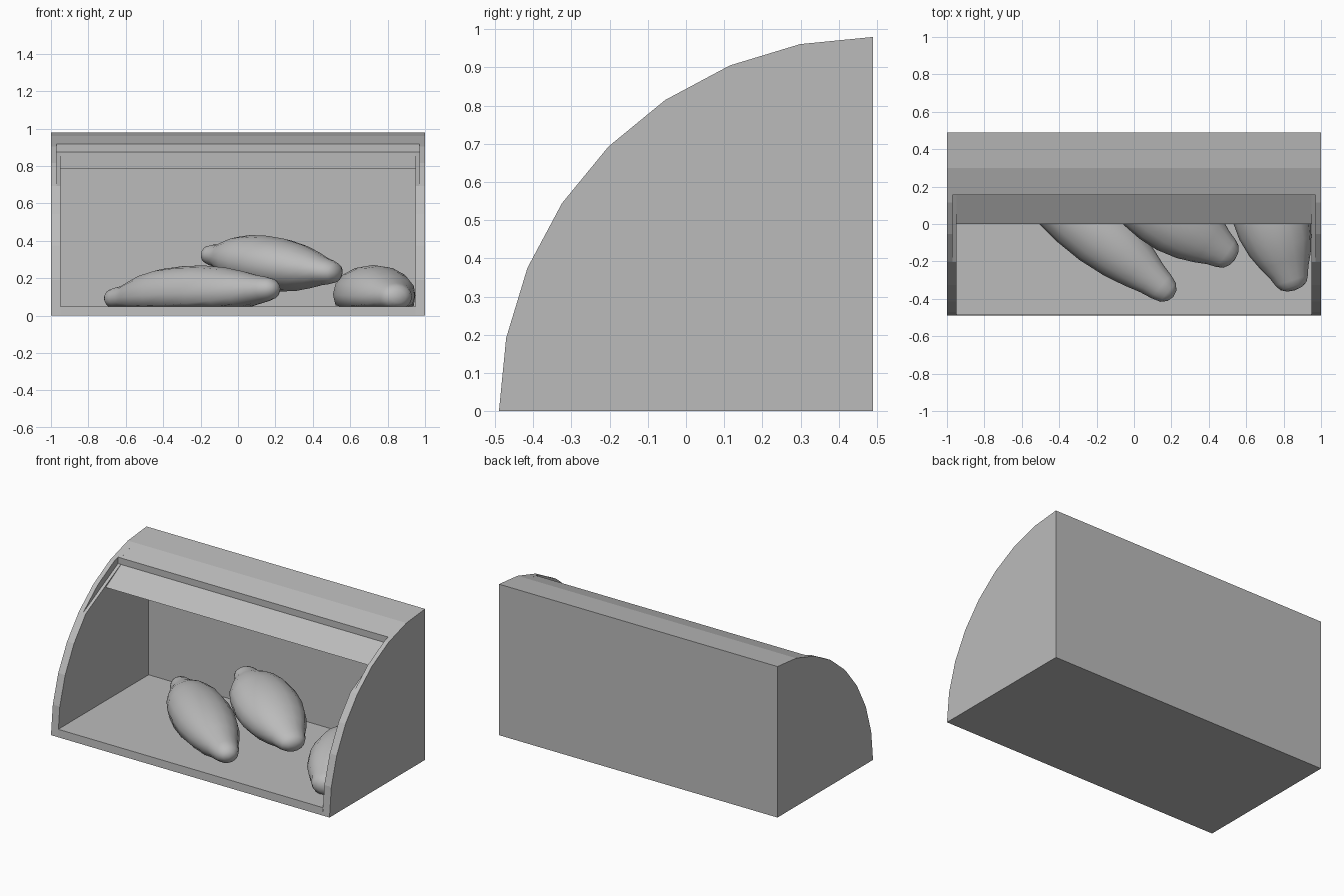
import bpy, bmesh, math
from mathutils import Vector

if "Cube" in bpy.data.objects:
    bpy.data.objects.remove(bpy.data.objects["Cube"])

grey = bpy.data.materials.new("plain grey")
grey.diffuse_color = (0.5, 0.5, 0.5, 1)
grey.use_nodes = True
grey.node_tree.nodes["Principled BSDF"].inputs["Base Color"].default_value = grey.diffuse_color


def finish(bm, name, smooth=False):
    bmesh.ops.recalc_face_normals(bm, faces=bm.faces)
    me = bpy.data.meshes.new(name)
    bm.to_mesh(me)
    bm.free()
    for p in me.polygons:
        p.use_smooth = smooth
    me.materials.append(grey)
    ob = bpy.data.objects.new(name, me)
    bpy.context.collection.objects.link(ob)
    return ob


def prism(name, profile, x0, x1, caps=True):
    """Extrude a (y, z) outline along x."""
    bm = bmesh.new()
    a = [bm.verts.new((x0, y, z)) for y, z in profile]
    b = [bm.verts.new((x1, y, z)) for y, z in profile]
    n = len(profile)
    for i in range(n):
        j = (i + 1) % n
        bm.faces.new((a[i], a[j], b[j], b[i]))
    if caps:
        bm.faces.new(a)
        bm.faces.new(b)
    return finish(bm, name)


# Quarter-round outline of the box: eight flat steps
R = 0.98
arc = [(0.49 - R * math.cos(math.radians(11.25 * i)),
        R * math.sin(math.radians(11.25 * i))) for i in range(9)]

# Floor, back wall and fixed roof in one C-shaped section
prism("floor_back_and_roof",
      [(-0.49, 0), (0.49, 0), arc[8], arc[7], (0.155, 0.917), (0.155, 0.875),
       (0.30, 0.917), (0.44, 0.932), (0.44, 0.05), (-0.487, 0.05)],
      -0.95, 0.95, caps=False)

# Side walls, with a tapered slot for the lid cut into the inner edge
cutter = prism("slot_cutter",
               [(-0.23, 0.679), (0.155, 0.875), (0.155, 1.05), (-0.23, 1.05)],
               -0.97, 0.97)
cutter.hide_render = True
cutter.hide_viewport = True
for side, x0, x1 in (("left", -1, -0.95), ("right", 0.95, 1)):
    wall = prism(side + "_wall", [(0.49, 0)] + arc, x0, x1)
    mod = wall.modifiers.new("slot", 'BOOLEAN')
    mod.operation = 'DIFFERENCE'
    mod.solver = 'EXACT'
    mod.object = cutter

# Raised lid, slid back under the roof
prism("sliding_lid",
      [(0, 0.785), (0.155, 0.873), (0.30, 0.913), (0.44, 0.929), (0.44, 0.90),
       (0.30, 0.885), (0.155, 0.845), (0.05, 0.785)], -0.955, 0.955)

# Loaf outline: (position along length, relative radius)
LOAF = [(-0.985, 0.2), (-0.95, 0.32), (-0.88, 0.39), (-0.8, 0.43), (-0.7, 0.58),
        (-0.55, 0.79), (-0.35, 0.94), (-0.1, 1.0), (0.15, 0.98), (0.4, 0.86),
        (0.6, 0.69), (0.75, 0.53), (0.86, 0.45), (0.94, 0.36), (0.985, 0.2)]


def loaf(name, start, end, width, height, sides=16):
    start, end = Vector(start), Vector(end)
    mid, half = (start + end) / 2, (end - start) / 2
    across = half.cross(Vector((0, 0, 1))).normalized()
    up = across.cross(half).normalized()

    def put(v):
        # rest on the floor and stay inside the walls
        return (min(v.x, 0.948), min(v.y, 0.438), max(v.z, 0.045))

    bm = bmesh.new()
    rings = []
    for s, r in LOAF:
        ring = []
        for k in range(sides):
            t = 2 * math.pi * k / sides
            ring.append(bm.verts.new(put(mid + half * s
                                         + across * (width * r * math.cos(t))
                                         + up * (height * r * math.sin(t)))))
        rings.append(ring)
    for a, b in zip(rings, rings[1:]):
        for k in range(sides):
            j = (k + 1) % sides
            bm.faces.new((a[k], a[j], b[j], b[k]))
    for ring, tip in ((rings[0], start), (rings[-1], end)):
        v = bm.verts.new(put(tip))
        for k in range(sides):
            bm.faces.new((ring[k], ring[(k + 1) % sides], v))
    return finish(bm, name, smooth=True)


# Three loaves
loaf("long_loaf", (-0.70, 0.39, 0.09), (0.21, -0.39, 0.145), 0.18, 0.15)
loaf("upper_loaf", (-0.18, 0.31, 0.33), (0.54, -0.19, 0.225), 0.20, 0.145)
loaf("right_loaf", (0.61, 0.43, 0.12), (0.86, -0.355, 0.10), 0.205, 0.16)
